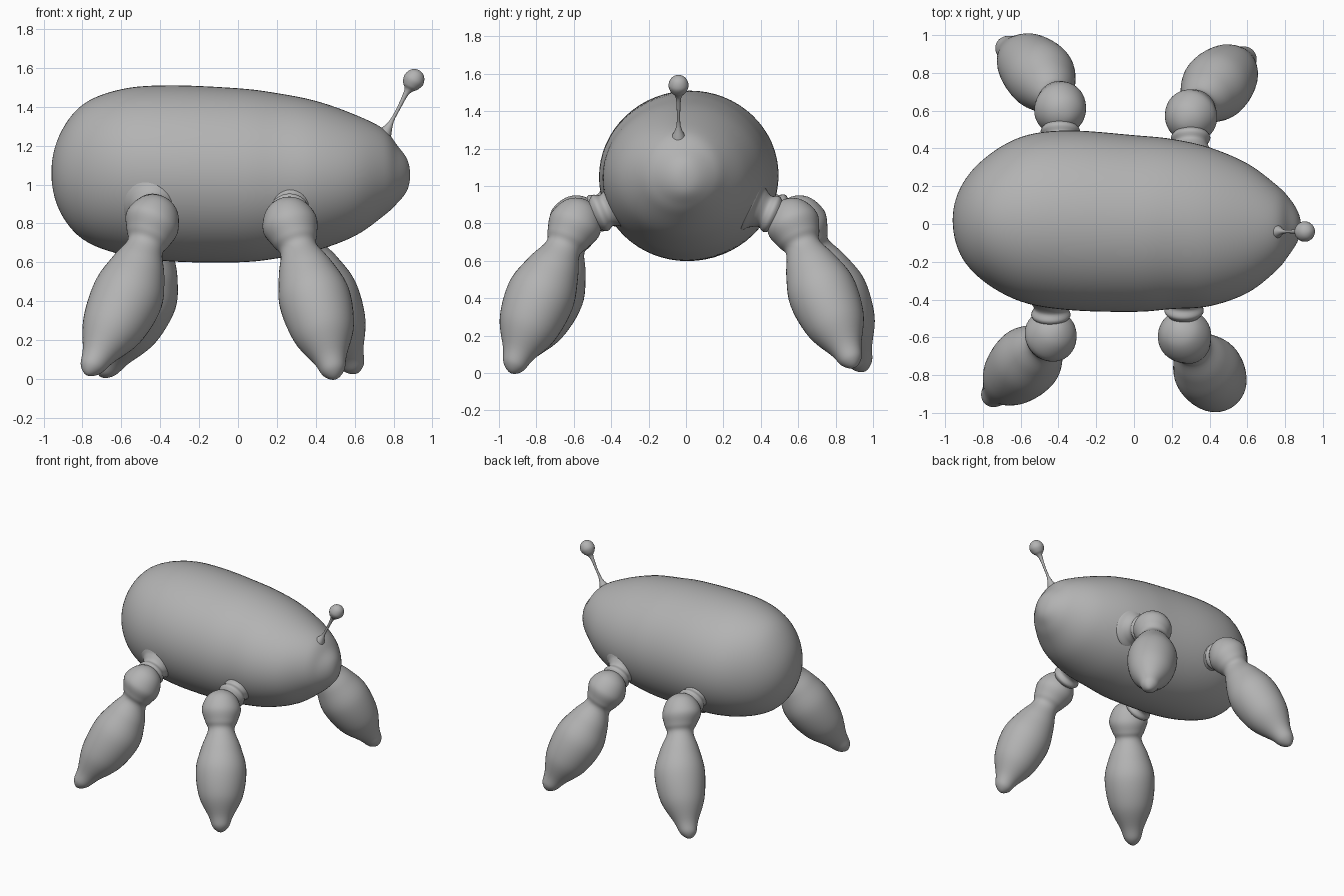
import bpy, bmesh, math
from mathutils import Vector

cube = bpy.data.objects.get("Cube")
if cube:
    bpy.data.objects.remove(cube, do_unlink=True)

# One plain grey for everything
grey = bpy.data.materials.new("plain grey")
grey.use_nodes = True
colour = (0.45, 0.45, 0.45, 1)
grey.diffuse_color = colour
grey.node_tree.nodes["Principled BSDF"].inputs["Base Color"].default_value = colour


def spline(a, b, c, d, t):
    return 0.5 * (2 * b + (c - a) * t + (2 * a - 5 * b + 4 * c - d) * t * t
                  + (3 * b - a - 3 * c + d) * t ** 3)


def loft(name, stations, axis, sides=40, steps=6):
    """Smooth skin over (centre, side radius, upright radius) rings facing axis."""
    pts = [(Vector(c), ra, rb) for c, ra, rb in stations]
    # Mirrored end stations make the tips round
    first, last = pts[1], pts[-2]
    pts = [(first[0], -first[1], -first[2])] + pts + [(last[0], -last[1], -last[2])]
    rings = []
    for i in range(1, len(pts) - 2):
        for k in range(steps):
            rings.append([spline(*col, k / steps) for col in zip(*pts[i - 1:i + 3])])
    rings.append(pts[-2])
    axis = Vector(axis).normalized()
    up = Vector((0, 0, 1)) if abs(axis.z) < 0.9 else Vector((1, 0, 0))
    side = up.cross(axis).normalized()
    up = axis.cross(side)
    bm = bmesh.new()
    loops = []
    for c, ra, rb in rings:
        loops.append([bm.verts.new(c + side * ra * math.cos(a) + up * rb * math.sin(a))
                      for a in (2 * math.pi * j / sides for j in range(sides))])
    for lo, hi in zip(loops, loops[1:]):
        for j in range(sides):
            n = (j + 1) % sides
            bm.faces.new((lo[j], lo[n], hi[n], hi[j]))
    bmesh.ops.remove_doubles(bm, verts=bm.verts, dist=0.0005)
    bmesh.ops.recalc_face_normals(bm, faces=bm.faces)
    for f in bm.faces:
        f.smooth = True
    mesh = bpy.data.meshes.new(name)
    bm.to_mesh(mesh)
    bm.free()
    mesh.materials.append(grey)
    obj = bpy.data.objects.new(name, mesh)
    bpy.context.collection.objects.link(obj)


# Body: x, left edge, right edge, top, bottom
outline = [
    (-0.96, 0.02, 0.02, 1.06, 1.06), (-0.92, 0.19, -0.16, 1.25, 0.87),
    (-0.8, 0.34, -0.30, 1.41, 0.72), (-0.6, 0.46, -0.41, 1.49, 0.64),
    (-0.35, 0.495, -0.455, 1.51, 0.605), (0, 0.47, -0.465, 1.495, 0.6),
    (0.2, 0.45, -0.45, 1.47, 0.62), (0.4, 0.405, -0.435, 1.43, 0.66),
    (0.6, 0.32, -0.365, 1.36, 0.735), (0.75, 0.21, -0.25, 1.285, 0.84),
    (0.82, 0.14, -0.165, 1.2, 0.905), (0.87, 0.06, -0.085, 1.13, 0.97),
    (0.885, -0.02, -0.02, 1.05, 1.05)]
loft("body", [((x, (l + r) / 2, (t + b) / 2), (l - r) / 2, (t - b) / 2)
              for x, l, r, t, b in outline], (1, 0, 0), sides=64)

# Legs: a ball joint narrowing into a swollen, pointed lower leg
leg_profile = [(-0.155, 0), (-0.11, 0.095), (0, 0.142), (0.1, 0.118), (0.17, 0.097),
               (0.3, 0.143), (0.48, 0.184), (0.7, 0.16), (0.87, 0.087),
               (0.96, 0.055), (1, 0)]
# Ball centre, foot tip, sideways bow of the lower leg, body radius at the hip
legs = {
    "front_right_leg": ((0.265, -0.59, 0.80), (0.50, -0.935, 0.0), (0.015, -0.02, 0), 0.43),
    "front_left_leg": ((0.30, 0.57, 0.80), (0.61, 0.90, 0.03), (-0.015, 0, 0), 0.43),
    "rear_left_leg": ((-0.39, 0.61, 0.81), (-0.70, 0.955, 0.01), (0.045, 0.01, 0), 0.46),
    "rear_right_leg": ((-0.44, -0.59, 0.81), (-0.775, -0.935, 0.02), (0.035, 0.03, 0), 0.45)}
hip_profile = [(-0.1, 0), (-0.06, 0.15), (-0.015, 0.115), (0.03, 0.09),
               (0.08, 0.1), (0.15, 0)]
for name, (ball, tip, bow, body_radius) in legs.items():
    ball, tip, bow = Vector(ball), Vector(tip), Vector(bow)
    loft(name, [(ball.lerp(tip, t) + bow * math.sin(math.pi * max(t, 0)), r, r)
                for t, r in leg_profile], tip - ball)
    # Flared hip neck running out from the body's centre line to the ball
    core = Vector((ball.x, 0, 1.05))
    out = (ball - core).normalized()
    loft(name.replace("leg", "hip"),
         [(core + out * (body_radius + d), r, r) for d, r in hip_profile], out, sides=32)

# Antenna: flared foot, thin stem and ball end
antenna = [((0.70, 1.17), 0), ((0.72, 1.21), 0.06), ((0.755, 1.265), 0.036),
           ((0.778, 1.302), 0.018), ((0.795, 1.335), 0.01), ((0.825, 1.39), 0.009),
           ((0.86, 1.46), 0.013), ((0.877, 1.487), 0.022), ((0.887, 1.507), 0.042),
           ((0.905, 1.54), 0.054), ((0.923, 1.575), 0.037), ((0.93, 1.589), 0)]
loft("antenna", [((x, -0.04, z), r, r) for (x, z), r in antenna], (0.5, 0, 1), sides=24)
